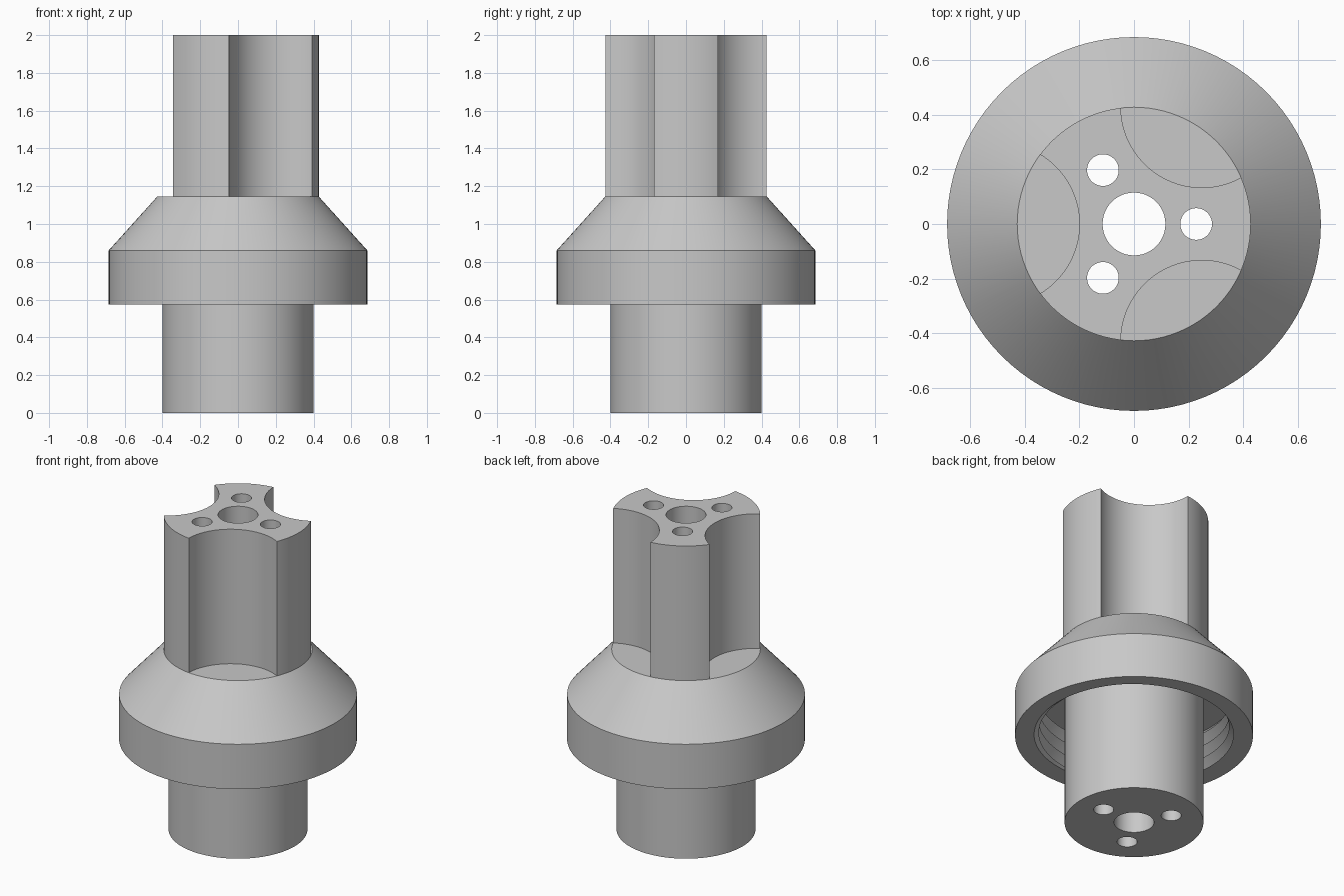
import bpy, bmesh
from math import pi, cos, sin, hypot, radians

SEG = 96
Z_RIM, Z_SHOULDER, Z_DECK, Z_TOP = 0.575, 0.86, 1.145, 2.0
R_SHAFT, R_COLLAR, R_CORE = 0.4, 0.685, 0.428
THREAD_R, THREAD_DEPTH, PITCH = 0.6, 0.052, 0.0823

default = bpy.data.objects.get("Cube")
if default:
    bpy.data.objects.remove(default)

grey = bpy.data.materials.new("plain grey")
grey.use_nodes = True
grey.diffuse_color = (0.58, 0.58, 0.58, 1)
grey.node_tree.nodes["Principled BSDF"].inputs["Base Color"].default_value = (0.58, 0.58, 0.58, 1)


def finish_mesh(name, bm):
    bmesh.ops.remove_doubles(bm, verts=bm.verts, dist=1e-5)
    bmesh.ops.recalc_face_normals(bm, faces=bm.faces)
    mesh = bpy.data.meshes.new(name)
    bm.to_mesh(mesh)
    bm.free()
    mesh.materials.append(grey)
    obj = bpy.data.objects.new(name, mesh)
    bpy.context.collection.objects.link(obj)
    return obj


def lathe(name, profile_at):
    """Revolve a profile that may change with the angle, and cap both ends."""
    bm = bmesh.new()
    columns = []
    for i in range(SEG + 1):
        a = 2 * pi * i / SEG
        columns.append([bm.verts.new((r * cos(a), r * sin(a), z)) for r, z in profile_at(a)])
    for left, right in zip(columns, columns[1:]):
        for j in range(len(left) - 1):
            bm.faces.new((left[j], right[j], right[j + 1], left[j + 1]))
    for end in (0, -1):
        bm.faces.new([c[end] for c in columns[:-1]])
    return finish_mesh(name, bm)


def cutter(name, discs, z0, z1):
    """Upright cylinders given as (radius, distance from axis, angle)."""
    bm = bmesh.new()
    for radius, dist, angle in discs:
        made = bmesh.ops.create_cone(bm, cap_ends=True, segments=SEG,
                                     radius1=radius, radius2=radius, depth=z1 - z0)
        bmesh.ops.translate(bm, verts=made["verts"],
                            vec=(dist * cos(angle), dist * sin(angle), (z0 + z1) / 2))
    obj = finish_mesh(name, bm)
    obj.hide_render = True
    return obj


def cut(obj, tools):
    bpy.ops.object.select_all(action="DESELECT")
    bpy.context.view_layer.objects.active = obj
    obj.select_set(True)
    for tool in tools:
        mod = obj.modifiers.new("cut", "BOOLEAN")
        mod.operation = "DIFFERENCE"
        mod.solver = "EXACT"
        mod.object = tool
        bpy.ops.object.modifier_apply(modifier=mod.name)
    bpy.ops.object.shade_smooth_by_angle(angle=radians(25))


def body_profile(a):
    """Shaft, threaded cavity, collar and cone, from the bottom up."""
    turn = (a - pi / 4) / (2 * pi)

    def thread_point(z):
        u = (z - Z_RIM) / PITCH - turn
        return THREAD_R - THREAD_DEPTH * 2 * abs(u - round(u)), z

    heights = [Z_RIM + PITCH * (k / 2 + turn) for k in range(12, -5, -1)]
    thread = [thread_point(min(max(z, Z_RIM), Z_SHOULDER)) for z in heights]
    return ([(R_SHAFT, 0), (R_SHAFT, Z_SHOULDER)] + thread +
            [(R_COLLAR, Z_RIM), (R_COLLAR, Z_SHOULDER), (R_CORE, Z_DECK)])


# Lower shaft with the internally threaded collar
body = lathe("shaft_and_collar", body_profile)

# Upper core
core = lathe("fluted_core", lambda a: [(R_CORE, Z_DECK), (R_CORE, Z_TOP)])

# Central bore with three small holes, and three round flutes
thirds = [2 * pi * k / 3 for k in range(3)]
holes = cutter("hole_cutter", [(0.115, 0, 0)] + [(0.058, 0.228, t) for t in thirds], -0.1, 2.1)
flutes = cutter("flute_cutter", [(0.297, 0.497, t + pi / 3) for t in thirds], 1.0, 2.1)

cut(body, [holes])
cut(core, [flutes, holes])
for tool in (holes, flutes):
    bpy.data.objects.remove(tool)
